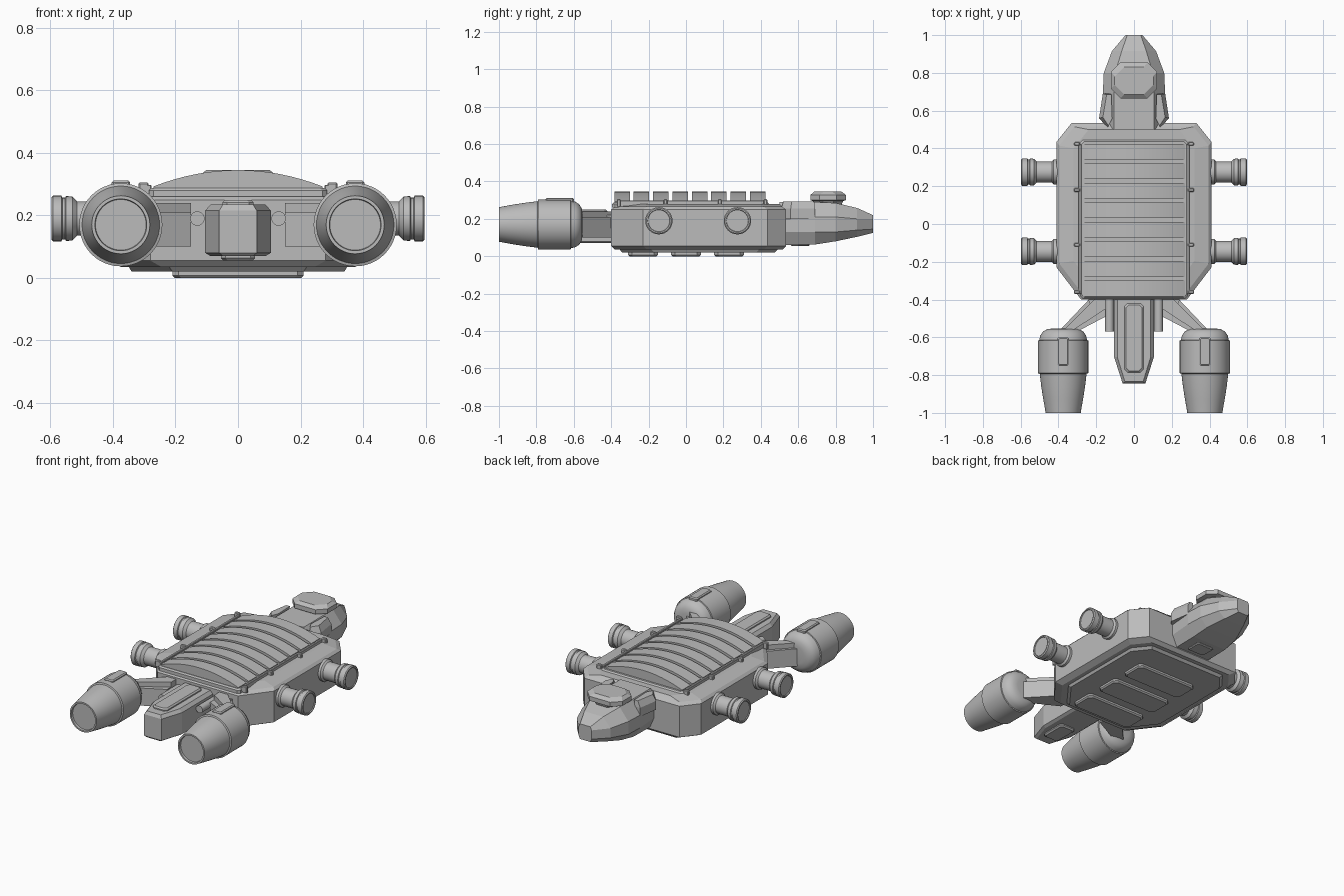
import bpy, bmesh
from math import sin, cos, pi, radians

cube = bpy.data.objects.get("Cube")
if cube:
    bpy.data.objects.remove(cube, do_unlink=True)

grey = bpy.data.materials.new("hull grey")
grey.use_nodes = True
grey.diffuse_color = (0.5, 0.5, 0.5, 1)
grey.node_tree.nodes["Principled BSDF"].inputs["Base Color"].default_value = (0.5, 0.5, 0.5, 1)


def loft(name, rings, smooth=False):
    """Skin a closed, capped solid through rings of equal point count."""
    bm = bmesh.new()
    loops = [[bm.verts.new(p) for p in ring] for ring in rings]
    n = len(loops[0])
    for a, b in zip(loops, loops[1:]):
        for i in range(n):
            j = (i + 1) % n
            bm.faces.new((a[i], a[j], b[j], b[i]))
    bm.faces.new(loops[0])
    bm.faces.new(loops[-1])
    bmesh.ops.recalc_face_normals(bm, faces=bm.faces)
    mesh = bpy.data.meshes.new(name)
    bm.to_mesh(mesh)
    bm.free()
    mesh.materials.append(grey)
    if smooth:
        for poly in mesh.polygons:
            poly.use_smooth = True
        mesh.set_sharp_from_angle(angle=radians(32))
    obj = bpy.data.objects.new(name, mesh)
    bpy.context.collection.objects.link(obj)
    return obj


def octagon(hx, y0, y1, back=(0.02, 0.02), front=(0.02, 0.02), cx=0):
    """Plan outline with its back and front corners cut by (dx, dy)."""
    half = [(hx - back[0], y0), (hx, y0 + back[1]), (hx, y1 - front[1]), (hx - front[0], y1)]
    return [(cx + x, y) for x, y in half] + [(cx - x, y) for x, y in reversed(half)]


def prism(name, levels):
    """Stack of (z, plan outline) levels."""
    return loft(name, [[(x, y, z) for x, y in plan] for z, plan in levels])


def plate(name, hx, y0, y1, z0, z1, cut=0.02, edge=0.008, cx=0):
    """Plate with cut corners and a bevelled face at z1."""
    c = (cut, cut)
    zm = z1 - edge * (1 if z1 > z0 else -1)
    base = octagon(hx, y0, y1, c, c, cx)
    face = octagon(hx - edge, y0 + edge, y1 - edge, c, c, cx)
    return prism(name, [(z0, base), (zm, base), (z1, face)])


def lathe(name, profile, axis, centre, sides=40):
    """Spin (position, radius) pairs about the x or y axis."""
    rings = []
    for t, r in profile:
        ring = []
        for k in range(sides):
            u, v = r * cos(2 * pi * k / sides), r * sin(2 * pi * k / sides)
            p = (t, u, v) if axis == "x" else (u, t, v)
            ring.append([p[i] + centre[i] for i in range(3)])
        rings.append(ring)
    return loft(name, rings, True)


# Main hull with sloping shoulders and belly
BACK, FRONT = (0.13, 0.17), (0.08, 0.10)


def hull_plan(ix, iy):
    return octagon(0.41 - ix, -0.40 + iy, 0.535 - iy, BACK, FRONT)


prism("hull", [(0.035, hull_plan(0.035, 0.02)), (0.055, hull_plan(0, 0)),
               (0.25, hull_plan(0, 0)), (0.265, hull_plan(0.015, 0.02)),
               (0.28, hull_plan(0.09, 0.035))])
prism("belly_plate", [(0.02, hull_plan(0.07, 0.06)), (0.036, hull_plan(0.06, 0.045))])
for i, y in enumerate((-0.23, 0.0, 0.23)):
    plate(f"belly_panel_{i + 1}", 0.21, y - 0.08, y + 0.08, 0.022, 0.0)

# Arched cargo roof made of separate slats on a low deck
plate("roof_deck", 0.285, -0.395, 0.445, 0.26, 0.288, 0.015)
xs = [-0.27 + 0.54 * i / 16 for i in range(17)]
arch = [(x, 0.345 - 0.052 * (abs(x) / 0.27) ** 2) for x in xs]
outline = [(-0.27, 0.27)] + arch + [(0.27, 0.27)]
for i in range(8):
    y0 = -0.383 + 0.1035 * i
    loft(f"roof_slat_{i + 1}", [[(x, y, z) for x, z in outline] for y in (y0, y0 + 0.083)], True)

for s, side in ((1, "left"), (-1, "right")):
    # Roof rails and clips
    plate(f"{side}_roof_rail", 0.008, -0.37, 0.42, 0.27, 0.298, 0.003, 0.003, s * 0.285)
    for i, y in enumerate((-0.36, -0.11, 0.18, 0.425)):
        plate(f"{side}_roof_clip_{i + 1}", 0.016, y - 0.01, y + 0.01, 0.265, 0.305, 0.004, 0.004, s * 0.302)

    # Side docking ports
    for y, where in ((0.275, "front"), (-0.145, "rear")):
        port = [(0.38, 0.066), (0.425, 0.066), (0.435, 0.055), (0.515, 0.055), (0.53, 0.07),
                (0.55, 0.072), (0.553, 0.067), (0.562, 0.067), (0.565, 0.073),
                (0.592, 0.073), (0.597, 0.067), (0.597, 0.06), (0.592, 0.058)]
        lathe(f"{side}_{where}_port", [(s * t, r) for t, r in port], "x", (0, y, 0.19), 32)

    # Engine with domed front, armoured band and tapered nozzle
    engine = [(-0.553, 0.055), (-0.557, 0.085), (-0.57, 0.107), (-0.59, 0.121), (-0.615, 0.127),
              (-0.617, 0.133), (-0.79, 0.133), (-0.793, 0.124), (-0.86, 0.116), (-0.93, 0.105),
              (-0.985, 0.095), (-1.0, 0.093), (-1.0, 0.083), (-0.988, 0.081)]
    lathe(f"{side}_engine", engine, "y", (s * 0.375, 0, 0.17), 48)
    plate(f"{side}_engine_pad", 0.03, -0.75, -0.60, 0.27, 0.311, 0.006, 0.006, s * 0.375)

    # Pylon joining engine and hull
    beam = [(s * x, y) for x, y in ((0.15, -0.38), (0.22, -0.38), (0.40, -0.57), (0.34, -0.59), (0.15, -0.49))]
    rib = [(s * x, y) for x, y in ((0.15, -0.39), (0.20, -0.39), (0.38, -0.57), (0.35, -0.58), (0.15, -0.45))]
    prism(f"{side}_pylon", [(0.10, beam), (0.21, beam)])
    prism(f"{side}_pylon_rib", [(0.20, rib), (0.24, rib)])
    strut = [(s * x, y) for x, y in ((0.22, -0.38), (0.25, -0.38), (0.215, -0.47), (0.20, -0.46))]
    prism(f"{side}_strut", [(0.15, strut), (0.22, strut)])
    lathe(f"{side}_fuel_pipe", [(-0.38, 0.023), (-0.57, 0.023)], "y", (s * 0.13, 0, 0.19), 20)

    # Cheek guards beside the head
    cheek = [(s * x, y) for x, y in ((0.12, 0.56), (0.14, 0.51), (0.185, 0.56), (0.165, 0.69), (0.125, 0.69))]
    cheek_top = [(s * x, y) for x, y in ((0.115, 0.56), (0.135, 0.52), (0.165, 0.565), (0.145, 0.685), (0.12, 0.685))]
    prism(f"{side}_cheek", [(0.20, cheek), (0.255, cheek), (0.292, cheek_top)])

# Tail boom with raised plates
tail = octagon(0.105, -0.845, -0.38, (0.045, 0.14), (0.005, 0.005))
tail_cap = octagon(0.088, -0.835, -0.385, (0.04, 0.13), (0.005, 0.005))
prism("tail", [(0.07, tail_cap), (0.08, tail), (0.215, tail), (0.235, tail_cap)])
plate("tail_top_plate", 0.05, -0.785, -0.42, 0.22, 0.25, 0.015)
plate("tail_bottom_plate", 0.055, -0.77, -0.60, 0.08, 0.055, 0.015)

# Faceted head: y, top, middle and bottom half widths, then four heights
sections = [(0.50, 0.105, 0.15, 0.12, 0.29, 0.22, 0.13, 0.06),
            (0.69, 0.105, 0.165, 0.12, 0.29, 0.21, 0.13, 0.063),
            (0.80, 0.10, 0.16, 0.11, 0.285, 0.21, 0.13, 0.08),
            (0.915, 0.065, 0.117, 0.07, 0.258, 0.20, 0.14, 0.104),
            (1.0, 0.036, 0.045, 0.036, 0.22, 0.20, 0.145, 0.125)]
head = []
for y, wt, wm, wb, zt, zh, zl, zb in sections:
    half = [(wt, zt), (wm, zh), (wm, zl), (wb, zb)]
    head.append([(x, y, z) for x, z in half] + [(-x, y, z) for x, z in reversed(half)])
loft("head", head)
plate("chin_plate", 0.06, 0.56, 0.66, 0.07, 0.054, 0.01, 0.005)

# Octagonal turret on the head
cut = (0.05, 0.05)
prism("turret", [(0.27, octagon(0.085, 0.69, 0.83, cut, cut)),
                 (0.295, octagon(0.095, 0.68, 0.84, cut, cut)),
                 (0.30, octagon(0.122, 0.665, 0.855, cut, cut)),
                 (0.328, octagon(0.122, 0.665, 0.855, cut, cut)),
                 (0.345, octagon(0.102, 0.685, 0.832, cut, cut))])
